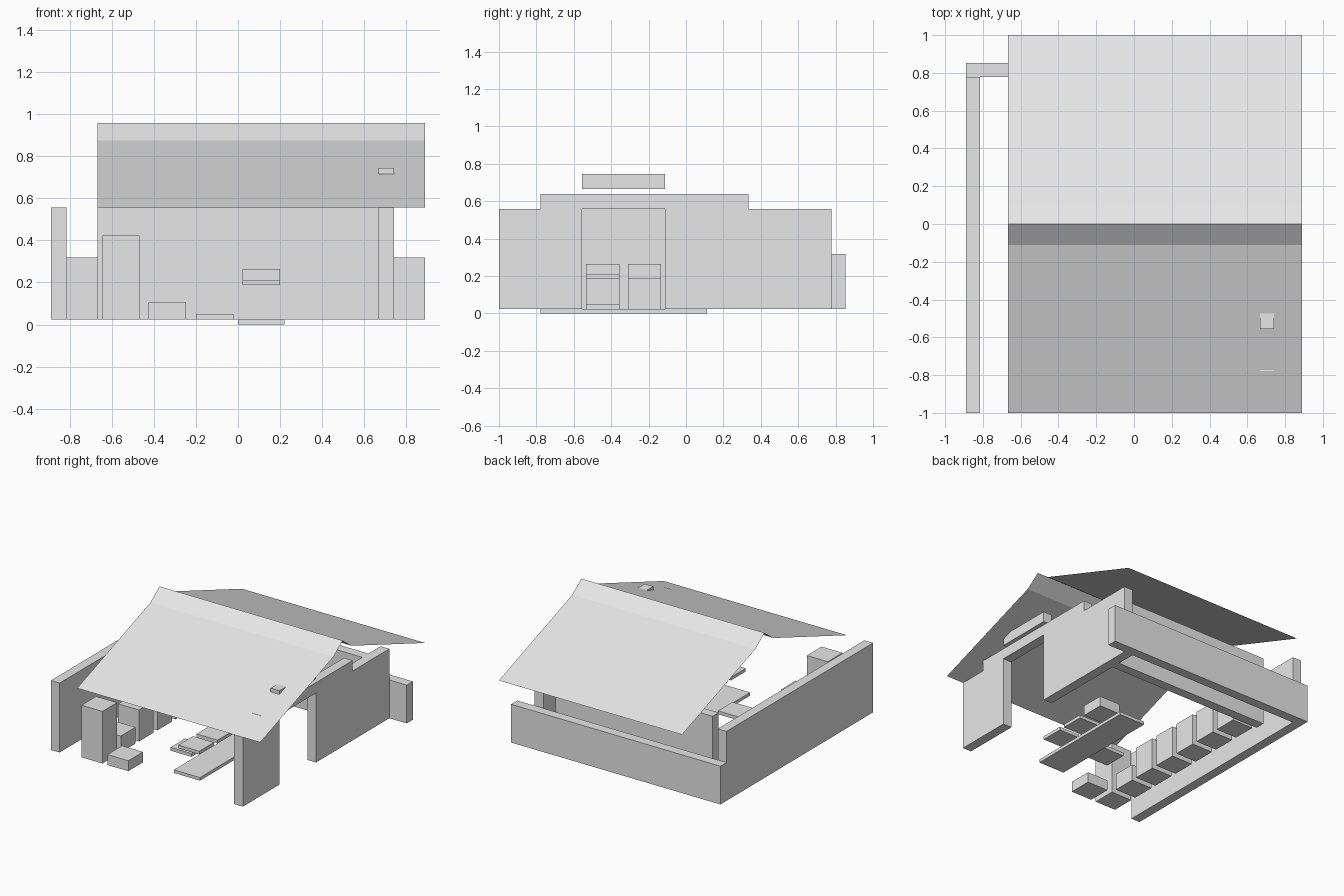
import bpy

if "Cube" in bpy.data.objects:
    bpy.data.objects.remove(bpy.data.objects["Cube"])

grey = bpy.data.materials.new("light_grey")
grey.diffuse_color = (0.8, 0.8, 0.8, 1)
grey.use_nodes = True
grey.node_tree.nodes["Principled BSDF"].inputs["Base Color"].default_value = grey.diffuse_color


def mesh(name, verts, faces):
    me = bpy.data.meshes.new(name)
    me.from_pydata(verts, [], faces)
    me.materials.append(grey)
    ob = bpy.data.objects.new(name, me)
    bpy.context.collection.objects.link(ob)
    return ob


def box(name, x, y, z):
    verts = [(a, b, c) for a in x for b in y for c in z]
    faces = [(0, 1, 3, 2), (4, 6, 7, 5), (0, 4, 5, 1),
             (2, 3, 7, 6), (0, 2, 6, 4), (1, 5, 7, 3)]
    return mesh(name, verts, faces)


def prism(name, x, profile):
    """Extrude a (y, z) profile along x."""
    n = len(profile)
    verts = [(a, y, z) for a in x for y, z in profile]
    faces = [tuple(reversed(range(n))), tuple(range(n, 2 * n))]
    faces += [(i, (i + 1) % n, n + (i + 1) % n, n + i) for i in range(n)]
    return mesh(name, verts, faces)


FLOOR = 0.024
HALF = 0.089      # half width of a furniture block
STEP = 0.2222     # spacing of the furniture grid


def block(name, x, row, z0, z1):
    y = -0.889 + STEP * row
    box(name, (x - HALF, x + HALF), (y - HALF, y + HALF), (z0, z1))


# Outer walls
box("left_wall", (-0.889, -0.815), (-1, 0.778), (FLOOR, 0.557))
box("back_wall", (-0.889, 0.889), (0.778, 0.852), (FLOOR, 0.318))
box("inner_back_wall", (-0.667, 0.667), (0.556, 0.63), (FLOOR, 0.557))

# Right wall with a doorway and a raised middle
prism("right_wall", (0.667, 0.741), [
    (-1, FLOOR), (-0.556, FLOOR), (-0.556, 0.557), (-0.111, 0.557),
    (-0.111, FLOOR), (0.778, FLOOR), (0.778, 0.557), (0.333, 0.557),
    (0.333, 0.638), (-0.778, 0.638), (-0.778, 0.557), (-1, 0.557)])
box("door_beam", (0.667, 0.741), (-0.556, -0.111), (0.665, 0.745))

# Thin roof: shallow slopes with a steeper cap at the ridge
ridge = [(-1, 0.557), (-0.111, 0.875), (0, 0.957), (0.111, 0.875), (1, 0.557)]
roof = [(x, y, z) for y, z in ridge for x in (-0.667, 0.889)]
mesh("roof", roof, [(2 * i, 2 * i + 1, 2 * i + 3, 2 * i + 2) for i in range(4)])

# Entrance plank
box("floor_plank", (0, 0.222), (-0.778, 0.111), (0, FLOOR))

# Cabinets along the left wall
for row, top in enumerate((0.424, 0.15, 0.265, 0.265, 0.265, 0.265, 0.265)):
    block(f"cabinet_{row + 1}", -0.556, row, FLOOR, top)

# Loose furniture
block("low_stool", -0.336, 0, FLOOR, 0.104)
block("floor_mat", -0.111, 2, FLOOR, 0.05)
block("front_shelf", 0.111, 1, 0.187, 0.212)
block("middle_shelf", 0.111, 2, 0.187, 0.212)
block("raised_box", 0.111, 3, 0.187, 0.265)
